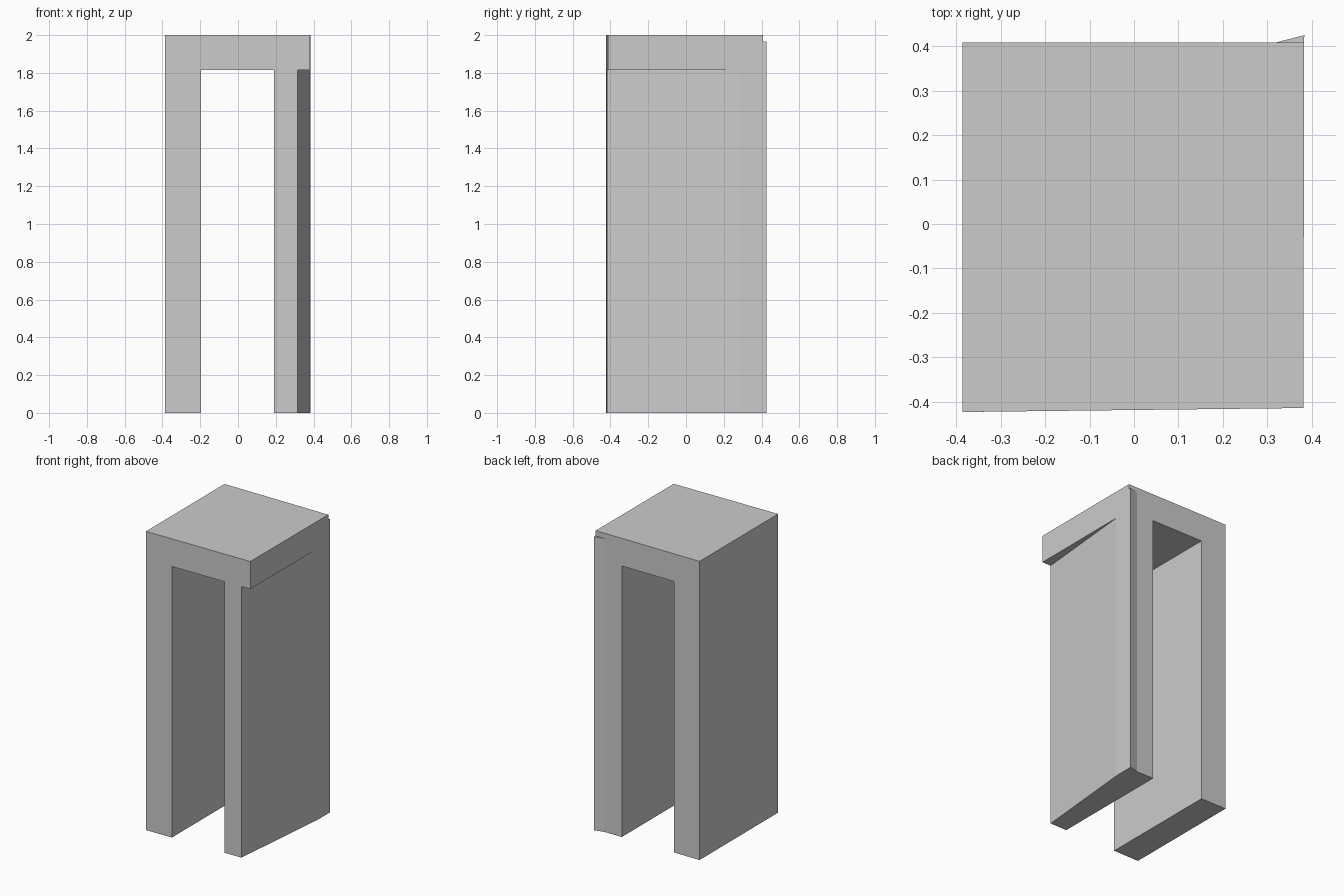
import bpy, bmesh

if "Cube" in bpy.data.objects:
    bpy.data.objects.remove(bpy.data.objects["Cube"])


def prism(name, outline, z0, z1):
    """Vertical prism over a counter-clockwise plan outline."""
    bm = bmesh.new()
    low = [bm.verts.new((x, y, z0)) for x, y in outline]
    top = [bm.verts.new((x, y, z1)) for x, y in outline]
    n = len(outline)
    bm.faces.new(low[::-1])
    bm.faces.new(top)
    for i in range(n):
        j = (i + 1) % n
        bm.faces.new((low[i], low[j], top[j], top[i]))
    bmesh.ops.recalc_face_normals(bm, faces=bm.faces)
    mesh = bpy.data.meshes.new(name)
    bm.to_mesh(mesh)
    bm.free()
    obj = bpy.data.objects.new(name, mesh)
    bpy.context.collection.objects.link(obj)
    return obj


def boolean(target, tool, operation):
    """Apply a boolean and discard the tool."""
    mod = target.modifiers.new(operation.lower(), 'BOOLEAN')
    mod.operation = operation
    mod.solver = 'EXACT'
    mod.object = tool
    bpy.context.view_layer.objects.active = target
    bpy.ops.object.modifier_apply(modifier=mod.name)
    bpy.data.objects.remove(tool, do_unlink=True)


# Block with a slightly skewed front
arch = prism("arch_block", [(-0.386, -0.423), (0.381, -0.414),
                            (0.383, 0.408), (-0.386, 0.408)], 0, 2)

# Passage between the two legs
boolean(arch, prism("passage_cutter", [(-0.195, -0.6), (0.19, -0.6),
                                       (0.19, 0.6), (-0.195, 0.6)], -0.1, 1.815), 'DIFFERENCE')

# Slanted outer face of the right leg, leaving the lintel overhanging
boolean(arch, prism("slant_cutter", [(0.3076, -0.5), (0.5, -0.5),
                                     (0.5, 0.285), (0.3815, 0.285)], -0.1, 1.815), 'DIFFERENCE')

# Thin wedge of the right leg projecting behind the block
boolean(arch, prism("rear_wedge", [(0.32, 0.39), (0.38, 0.39),
                                   (0.3835, 0.425), (0.32, 0.4085)], 0, 1.965), 'UNION')
